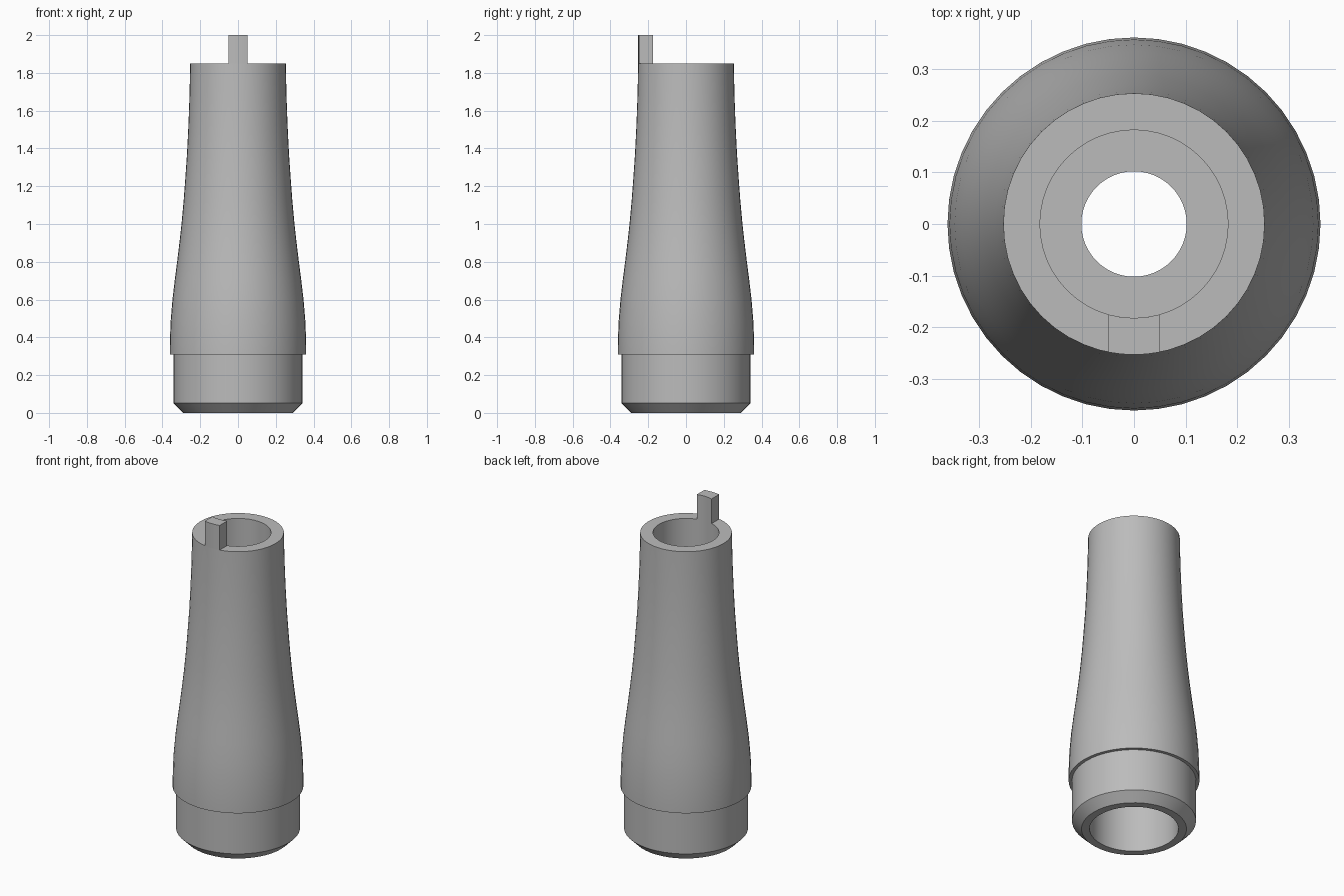
import bpy, bmesh, math

cube = bpy.data.objects.get("Cube")
if cube:
    bpy.data.objects.remove(cube, do_unlink=True)

SEGMENTS = 48
TOP_Z = 1.85
TOP_R = 0.253
BORE_R = 0.182

grey = bpy.data.materials.new("plain grey")
grey.use_nodes = True
colour = (0.5, 0.5, 0.5, 1)
grey.diffuse_color = colour
grey.node_tree.nodes["Principled BSDF"].inputs["Base Color"].default_value = colour


def add_object(name, bm):
    bmesh.ops.recalc_face_normals(bm, faces=bm.faces)
    mesh = bpy.data.meshes.new(name)
    bm.to_mesh(mesh)
    bm.free()
    mesh.materials.append(grey)
    obj = bpy.data.objects.new(name, mesh)
    bpy.context.collection.objects.link(obj)
    bpy.ops.object.select_all(action='DESELECT')
    obj.select_set(True)
    bpy.context.view_layer.objects.active = obj
    bpy.ops.object.shade_smooth_by_angle(angle=math.radians(25))
    return obj


def lathe(name, profile):
    """Revolve a closed (radius, z) profile about the z axis."""
    bm = bmesh.new()
    rings = []
    for i in range(SEGMENTS):
        a = math.tau * i / SEGMENTS
        rings.append([bm.verts.new((r * math.cos(a), r * math.sin(a), z)) for r, z in profile])
    for i, ring in enumerate(rings):
        nxt = rings[(i + 1) % SEGMENTS]
        for j in range(len(profile)):
            k = (j + 1) % len(profile)
            bm.faces.new((ring[j], nxt[j], nxt[k], ring[k]))
    return add_object(name, bm)


# Hollow body: chamfered spigot, shoulder and flowing tapered sleeve
outer = [(0.29, 0), (0.342, 0.052), (0.342, 0.308), (0.361, 0.308),
         (0.361, 0.36), (0.357, 0.48), (0.347, 0.6), (0.334, 0.71),
         (0.321, 0.81), (0.309, 0.91), (0.298, 1.01), (0.288, 1.12),
         (0.279, 1.24), (0.270, 1.37), (0.263, 1.51), (0.257, 1.67),
         (TOP_R, TOP_Z)]
# Wide bores at both ends joined by a narrow passage
inner = [(BORE_R, TOP_Z), (BORE_R, 1.4), (0.102, 1.4),
         (0.102, 0.6), (0.245, 0.6), (0.245, 0)]
lathe("hollow_body", outer + inner)

# Locating tab: a narrow slice of the rim raised at the front
bm = bmesh.new()
columns = []
for x in (-0.05, -0.025, 0, 0.025, 0.05):
    yo = -math.sqrt(TOP_R ** 2 - x ** 2)
    yi = -math.sqrt(BORE_R ** 2 - x ** 2)
    columns.append([bm.verts.new((x, y, z)) for y, z in
                    ((yo, TOP_Z), (yi, TOP_Z), (yi, 2.0), (yo, 2.0))])
for a, b in zip(columns, columns[1:]):
    for j in range(4):
        k = (j + 1) % 4
        bm.faces.new((a[j], a[k], b[k], b[j]))
bm.faces.new(columns[0])
bm.faces.new(columns[-1])
add_object("locating_tab", bm)
